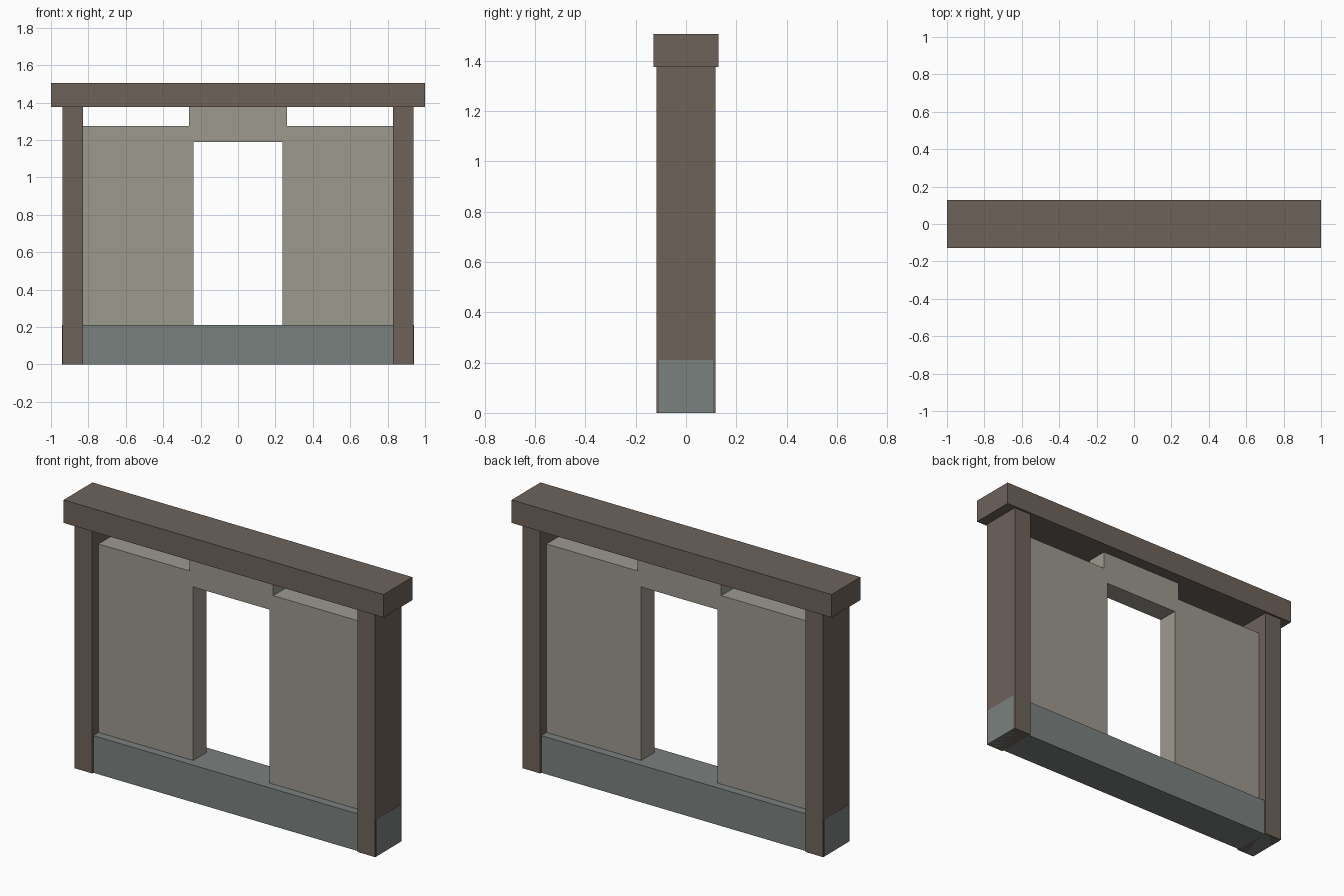
import bpy, bmesh

if "Cube" in bpy.data.objects:
    bpy.data.objects.remove(bpy.data.objects["Cube"])


def material(name, rgb):
    m = bpy.data.materials.new(name)
    m.diffuse_color = (*rgb, 1)
    m.use_nodes = True
    m.node_tree.nodes["Principled BSDF"].inputs["Base Color"].default_value = m.diffuse_color
    return m


WOOD = material("dark_wood", (0.155, 0.123, 0.105))
PLASTER = material("plaster", (0.34, 0.32, 0.28))
STONE = material("stone", (0.195, 0.22, 0.21))


def prism(name, profile, half_depth, mat):
    """Extrude an (x, z) outline through y, centred on y = 0."""
    bm = bmesh.new()
    face = bm.faces.new([bm.verts.new((x, -half_depth, z)) for x, z in profile])
    ext = bmesh.ops.extrude_face_region(bm, geom=[face])
    moved = [v for v in ext["geom"] if isinstance(v, bmesh.types.BMVert)]
    bmesh.ops.translate(bm, verts=moved, vec=(0, 2 * half_depth, 0))
    bmesh.ops.recalc_face_normals(bm, faces=bm.faces[:])
    mesh = bpy.data.meshes.new(name)
    bm.to_mesh(mesh)
    bm.free()
    mesh.materials.append(mat)
    obj = bpy.data.objects.new(name, mesh)
    bpy.context.collection.objects.link(obj)
    return obj


def box(name, x0, x1, z0, z1, half_depth, mat):
    return prism(name, [(x0, z0), (x1, z0), (x1, z1), (x0, z1)], half_depth, mat)


# Stone footing, its ends just proud of the posts
box("base_plinth", -0.94, 0.94, 0, 0.21, 0.107, STONE)

# Corner posts
for side, x in (("left", -0.8845), ("right", 0.8845)):
    box(side + "_post", x - 0.0545, x + 0.0545, 0, 1.375, 0.117, WOOD)

# Top beam
box("top_beam", -1, 1, 1.375, 1.505, 0.129, WOOD)

# Wall with doorway and raised lintel: half outline mirrored across x
half = [(0.238, 1.19), (0.238, 0.21), (0.83, 0.21), (0.83, 1.275),
        (0.262, 1.275), (0.262, 1.375)]
prism("wall_panel", half + [(-x, z) for x, z in reversed(half)], 0.06, PLASTER)
